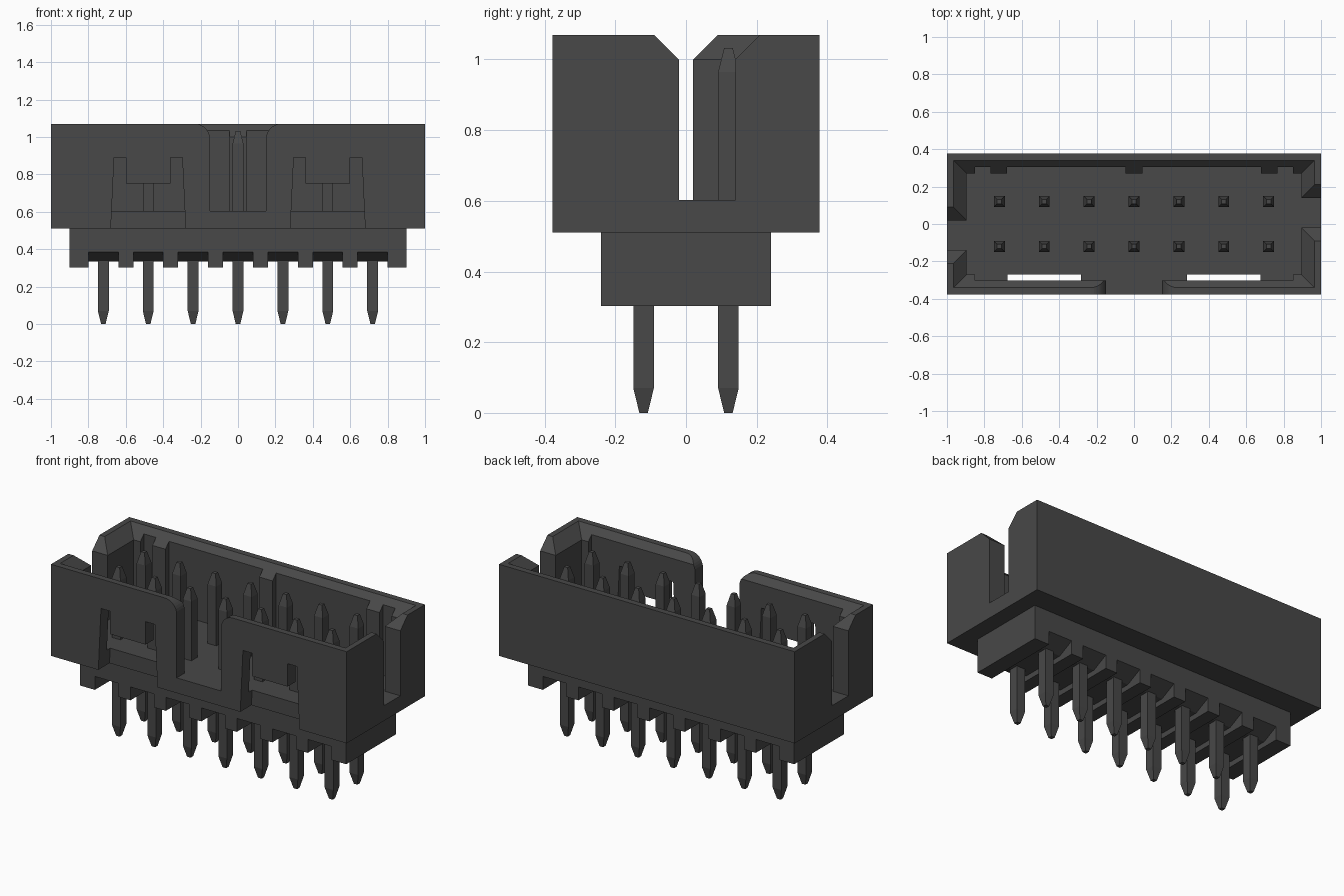
import bpy, bmesh, math
from mathutils import Vector

cube = bpy.data.objects.get("Cube")
if cube:
    bpy.data.objects.remove(cube, do_unlink=True)

mat = bpy.data.materials.new("dark grey plastic")
mat.use_nodes = True
GREY = (0.065, 0.065, 0.065, 1)
mat.diffuse_color = GREY
mat.node_tree.nodes["Principled BSDF"].inputs["Base Color"].default_value = GREY

FLOOR, RIM, TOP = 0.603, 0.51, 1.07


def loft(name, rings):
    """Closed solid through matching rings of points."""
    bm = bmesh.new()
    loops = [[bm.verts.new(p) for p in ring] for ring in rings]
    n = len(loops[0])
    for a, b in zip(loops, loops[1:]):
        for i in range(n):
            j = (i + 1) % n
            bm.faces.new((a[i], a[j], b[j], b[i]))
    bm.faces.new(loops[0][::-1])
    bm.faces.new(loops[-1])
    bmesh.ops.recalc_face_normals(bm, faces=bm.faces[:])
    mesh = bpy.data.meshes.new(name)
    bm.to_mesh(mesh)
    bm.free()
    mesh.materials.append(mat)
    ob = bpy.data.objects.new(name, mesh)
    bpy.context.collection.objects.link(ob)
    return ob


def stack(name, levels, x=0, y=0):
    """Stacked rectangles given as (half x, half y, z)."""
    return loft(name, [[(x - w, y - d, z), (x + w, y - d, z),
                        (x + w, y + d, z), (x - w, y + d, z)] for w, d, z in levels])


def prism(name, pts, axis, a, b):
    """Profile (u, z) extruded along x or y from a to b."""
    def at(t):
        return [(t, u, z) if axis == "x" else (u, t, z) for u, z in pts]
    return loft(name, [at(a), at(b)])


def box_pts(u0, u1, z0, z1):
    return [(u0, z0), (u1, z0), (u1, z1), (u0, z1)]


def cut(target, cutter):
    cutter.hide_render = True
    mod = target.modifiers.new("cut", "BOOLEAN")
    mod.operation = "DIFFERENCE"
    mod.solver = "EXACT"
    mod.object = cutter
    bpy.context.view_layer.objects.active = target
    bpy.ops.object.modifier_apply(modifier=mod.name)
    bpy.data.objects.remove(cutter, do_unlink=True)


# Shroud: block hollowed out, with a bevelled lead-in around the mouth
shroud = stack("shroud", [(1, 0.378, RIM), (1, 0.378, TOP)])
cut(shroud, stack("cavity", [(0.895, 0.27, FLOOR), (0.895, 0.27, 1.0), (0.995, 0.37, 1.1)]))

# Wall recesses that leave the ribs standing on the back wall
for x0, x1 in [(-0.85, -0.768), (-0.68, -0.045), (0.045, 0.68), (0.768, 0.85)]:
    cut(shroud, prism("back_recess", box_pts(x0, x1, FLOOR, 1.12), "y", 0.2, 0.305))
cut(shroud, prism("front_recess", box_pts(-0.85, 0.85, FLOOR, 1.12), "y", -0.302, -0.2))

# Key slot in the front wall with rounded upper corners
R = 0.08
half = [(0.15 + R - R * math.cos(t), TOP - R + R * math.sin(t))
        for t in [math.pi / 2 * i / 8 for i in range(9)]]
right = [(0.15, FLOOR)] + half + [(0.15 + R, 1.12)]
key = right + [(-x, z) for x, z in reversed(right)]
cut(shroud, prism("key_slot", key, "y", -0.5, -0.2))

# End slots with flared mouths, offset to opposite sides
for s in (1, -1):
    pts = [(-0.02, FLOOR), (0.14, FLOOR), (0.14, 1.0), (0.24, 1.1), (-0.12, 1.1), (-0.02, 1.0)]
    cut(shroud, prism("end_slot", [(s * y, z) for y, z in pts], "x", s * 0.8, s * 1.1))

# U-shaped latch windows through the front wall
for c in (-0.48, 0.48):
    pts = [(-0.201, 0.45), (-0.2, RIM), (-0.182, 0.89), (-0.12, 0.89), (-0.12, 0.75),
           (0.12, 0.75), (0.12, 0.89), (0.182, 0.89), (0.2, RIM), (0.201, 0.45)]
    cut(shroud, prism("latch_window", [(c + x, z) for x, z in pts], "y", -0.5, -0.27))

# Base with a notched channel under each pin pair
base = stack("base", [(0.9, 0.24, 0.303), (0.9, 0.24, RIM)])
columns = [-0.72 + 0.24 * i for i in range(7)]
for x in columns:
    pts = [(-0.3, 0.2), (0.3, 0.2), (0.3, 0.415), (0.14, 0.335), (-0.14, 0.335), (-0.3, 0.415)]
    cut(base, prism("notch", pts, "x", x - 0.08, x + 0.08))

# Two rows of square pins with tapered ends
for row, y in (("front", -0.12), ("back", 0.12)):
    for i, x in enumerate(columns):
        stack(f"{row}_pin_{i + 1}", [(0.012, 0.012, 0), (0.029, 0.029, 0.07),
                                     (0.029, 0.029, 0.965), (0.012, 0.012, 1.033)], x, y)
